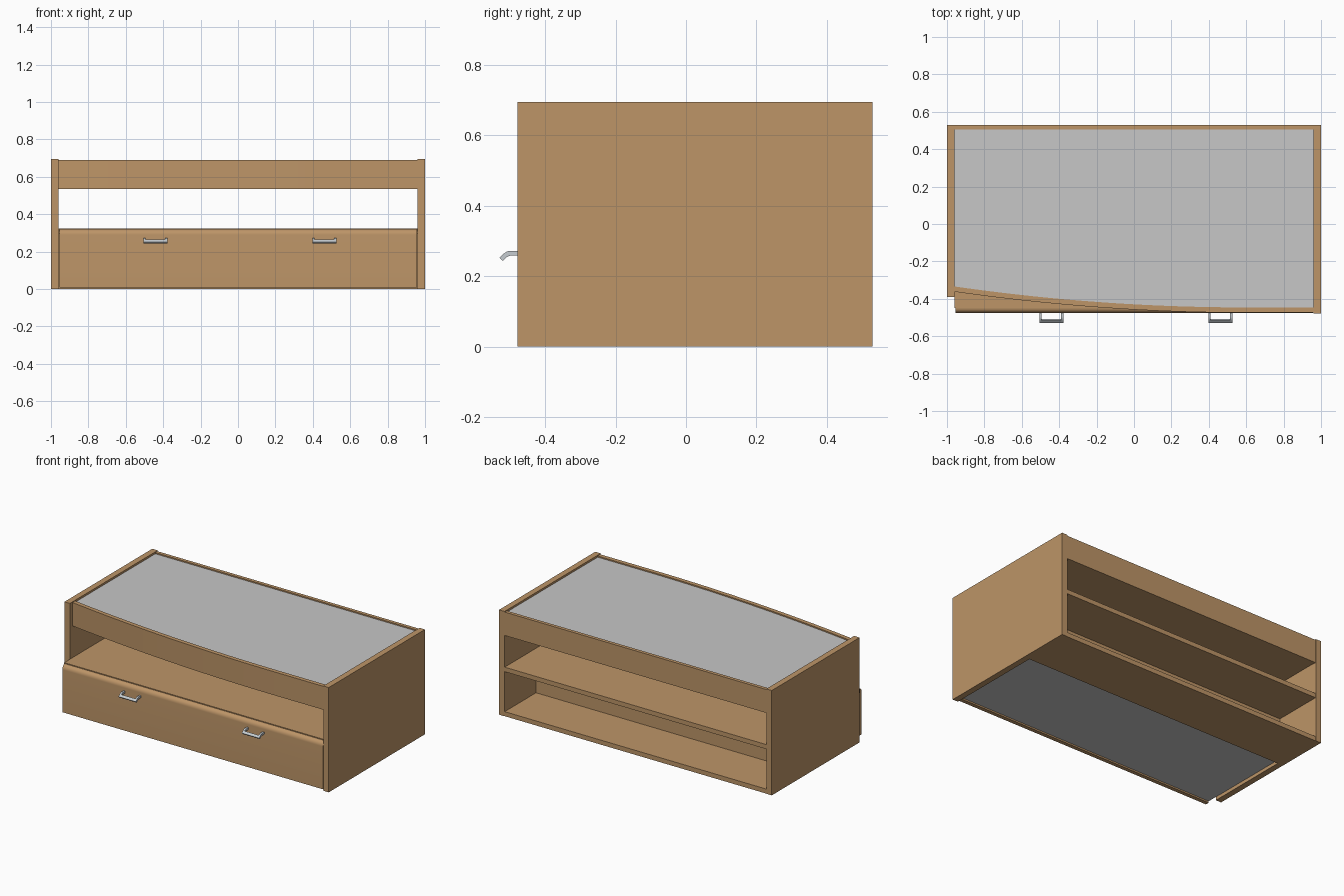
import bpy, bmesh, math

if "Cube" in bpy.data.objects:
    bpy.data.objects.remove(bpy.data.objects["Cube"])


def material(name, rgb):
    m = bpy.data.materials.new(name)
    m.diffuse_color = (*rgb, 1)
    m.use_nodes = True
    m.node_tree.nodes["Principled BSDF"].inputs["Base Color"].default_value = m.diffuse_color
    return m


WOOD = material("light wood", (0.51, 0.30, 0.137))
GLASS = material("frosted glass grey", (0.57, 0.57, 0.57))
STEEL = material("brushed steel", (0.56, 0.60, 0.63))


def prism(name, outline, axis, lo, hi, mat, smooth=False):
    """Extrude a 2D outline along axis: 'x' takes (y, z) points, 'z' takes (x, y)."""
    bm = bmesh.new()
    put = (lambda a, b, t: (t, a, b)) if axis == 'x' else (lambda a, b, t: (a, b, t))
    face = bm.faces.new([bm.verts.new(put(a, b, lo)) for a, b in outline])
    top = bmesh.ops.extrude_face_region(bm, geom=[face])["geom"]
    bmesh.ops.translate(bm, vec=put(0, 0, hi - lo),
                        verts=[v for v in top if isinstance(v, bmesh.types.BMVert)])
    bmesh.ops.recalc_face_normals(bm, faces=bm.faces)
    me = bpy.data.meshes.new(name)
    bm.to_mesh(me)
    bm.free()
    me.materials.append(mat)
    ob = bpy.data.objects.new(name, me)
    bpy.context.collection.objects.link(ob)
    if smooth:
        bpy.ops.object.select_all(action='DESELECT')
        ob.select_set(True)
        bpy.context.view_layer.objects.active = ob
        bpy.ops.object.shade_smooth_by_angle(angle=math.radians(30))
    return ob


def box(name, x, y, z, mat=WOOD):
    return prism(name, [(x[0], y[0]), (x[1], y[0]), (x[1], y[1]), (x[0], y[1])],
                 'z', z[0], z[1], mat)


IN = 0.96      # inner face of the side panels
BACK = 0.53


def bow(x):
    """Front line of the curved apron: set back at the left, flush at the right."""
    return -0.474 + 0.112 * (max(0.0, 0.6 - x) / 1.56) ** 2


# Side panels (the left one is shorter at the front)
box("left_panel", (-1, -IN), (-0.39, BACK), (0, 0.695))
box("right_panel", (IN, 1), (-0.478, BACK), (0, 0.695))

# Curved front apron, back rail, and the display tray between them
xs = [-IN + 2 * IN * i / 32 for i in range(33)]
front = [(x, bow(x)) for x in xs]
inner = [(x, bow(x) + 0.028) for x in xs]
prism("front_apron", front + inner[::-1], 'z', 0.535, 0.69, WOOD, True)
box("back_rail", (-IN, IN), (0.505, BACK - 0.002), (0.535, 0.69))
tray = inner + [(IN, 0.505), (-IN, 0.505)]
prism("tray_floor", tray, 'z', 0.537, 0.557, WOOD)
prism("glass_top", tray, 'z', 0.67, 0.682, GLASS)

# Open shelf and rear lower compartment
box("middle_shelf", (-IN, IN), (-0.449, BACK - 0.002), (0.295, 0.325))
box("rear_floor", (-IN, IN), (0.18, BACK - 0.002), (0, 0.03))
box("rear_divider", (-IN, IN), (0.18, 0.2), (0.03, 0.295))

# Drawer: front with rounded top edge, sides, bottom plate
arc = [(-0.45 - 0.026 * math.cos(t), 0.29 + 0.03 * math.sin(t))
       for t in (math.pi / 2 * i / 8 for i in range(9))]
prism("drawer_front", [(-0.45, 0.008), (-0.476, 0.008)] + arc, 'x', -0.955, 0.958, WOOD, True)
for name, x in (("drawer_side_left", (-0.955, -0.94)), ("drawer_side_right", (0.94, 0.955))):
    box(name, x, (-0.45, 0.17), (0.02, 0.292))
box("drawer_bottom", (-0.955, 0.955), (-0.45, 0.18), (0.018, 0.026), GLASS)

# Pull handles: two bent posts joined by a slanted grip bar
post = [(-0.474, 0.272), (-0.498, 0.272), (-0.508, 0.270), (-0.517, 0.264), (-0.530, 0.252),
        (-0.521, 0.243), (-0.509, 0.254), (-0.500, 0.258), (-0.474, 0.258)]
grip = [post[3], post[4], post[5], post[6]]
for side, cx in (("left", -0.442), ("right", 0.462)):
    for end, s in (("outer", -1), ("inner", 1)):
        mid = cx + s * 0.058
        prism(f"{side}_handle_post_{end}", post, 'x', mid - 0.006, mid + 0.006, STEEL, True)
    prism(f"{side}_handle_grip", grip, 'x', cx - 0.052, cx + 0.052, STEEL)
